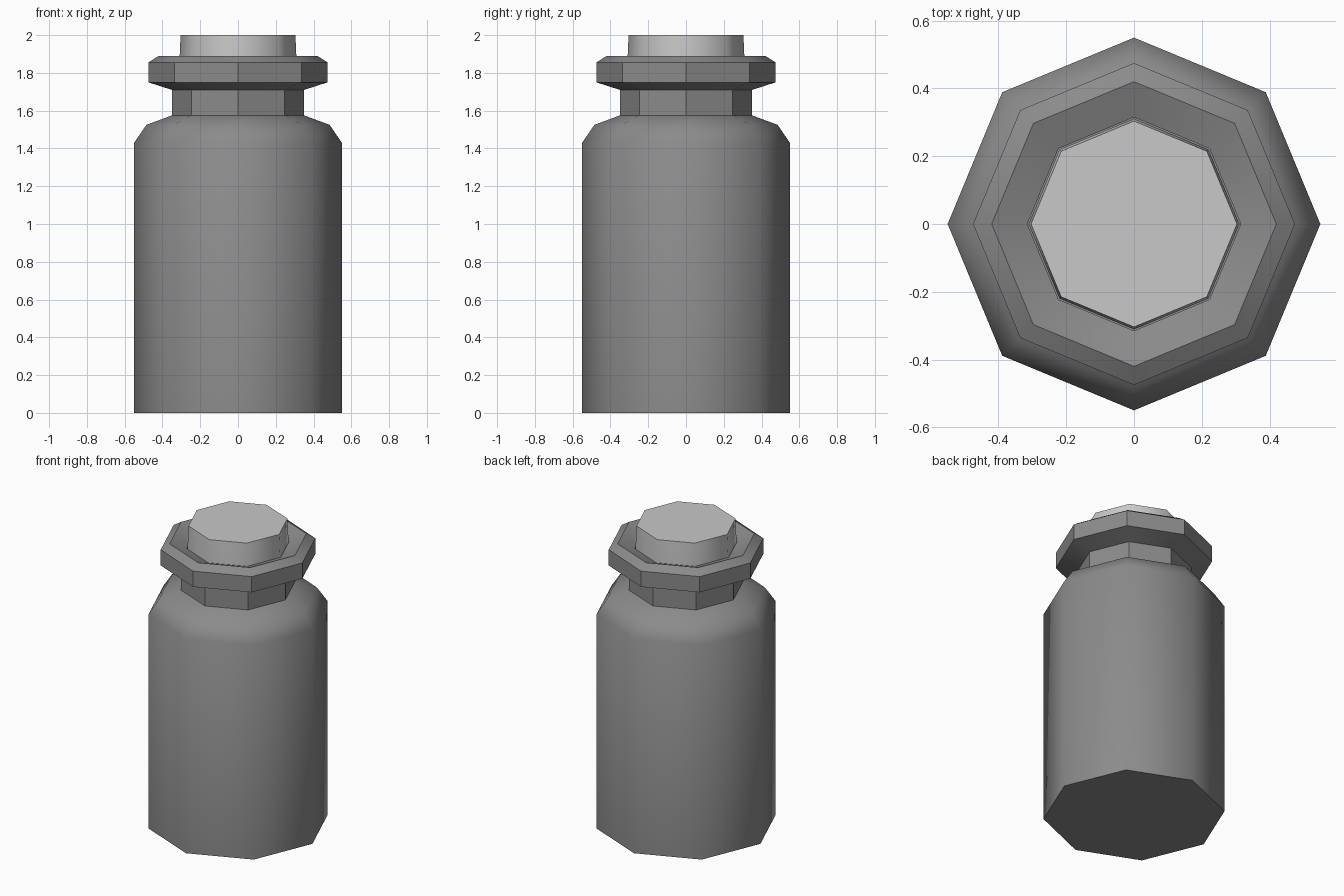
import bpy
import bmesh
from math import cos, sin, pi, radians

SIDES = 8

cube = bpy.data.objects.get("Cube")
if cube:
    bpy.data.objects.remove(cube, do_unlink=True)


def make_material(name, grey):
    mat = bpy.data.materials.new(name)
    mat.use_nodes = True
    colour = (grey, grey, grey, 1.0)
    mat.diffuse_color = colour
    mat.node_tree.nodes["Principled BSDF"].inputs["Base Color"].default_value = colour
    return mat


def turned_part(name, profile, mat, smooth_angle, cap_start=True, cap_end=True):
    """Turn a (radius, height) profile into an eight-sided part."""
    bm = bmesh.new()
    rings = [[bm.verts.new((r * cos(2 * pi * i / SIDES), r * sin(2 * pi * i / SIDES), z))
              for i in range(SIDES)] for r, z in profile]
    for low, high in zip(rings, rings[1:]):
        for i in range(SIDES):
            j = (i + 1) % SIDES
            bm.faces.new((low[i], low[j], high[j], high[i]))
    if cap_start:
        bm.faces.new(rings[0][::-1])
    if cap_end:
        bm.faces.new(rings[-1])
    mesh = bpy.data.meshes.new(name)
    bm.to_mesh(mesh)
    bm.free()
    mesh.materials.append(mat)
    obj = bpy.data.objects.new(name, mesh)
    bpy.context.collection.objects.link(obj)
    bpy.ops.object.select_all(action='DESELECT')
    obj.select_set(True)
    bpy.context.view_layer.objects.active = obj
    bpy.ops.object.shade_smooth_by_angle(angle=radians(smooth_angle))
    return obj


glass = make_material("dark grey glass", 0.26)
stopper_grey = make_material("light grey stopper", 0.58)

# Body with a two-step shoulder, softly shaded around its sides
turned_part("bottle_body",
            [(0.55, 0), (0.55, 1.43), (0.485, 1.525), (0.35, 1.575)],
            glass, 50, cap_end=False)

# Neck, flared lip and shallow funnel, with crisp upright edges
turned_part("neck_and_lip",
            [(0.35, 1.575), (0.35, 1.71), (0.475, 1.75), (0.475, 1.855),
             (0.42, 1.89), (0.315, 1.85), (0.315, 1.7)],
            glass, 30, cap_start=False)

# Stopper sitting in the mouth
turned_part("stopper", [(0.311, 1.72), (0.311, 1.84), (0.304, 2.0)],
            stopper_grey, 50)
